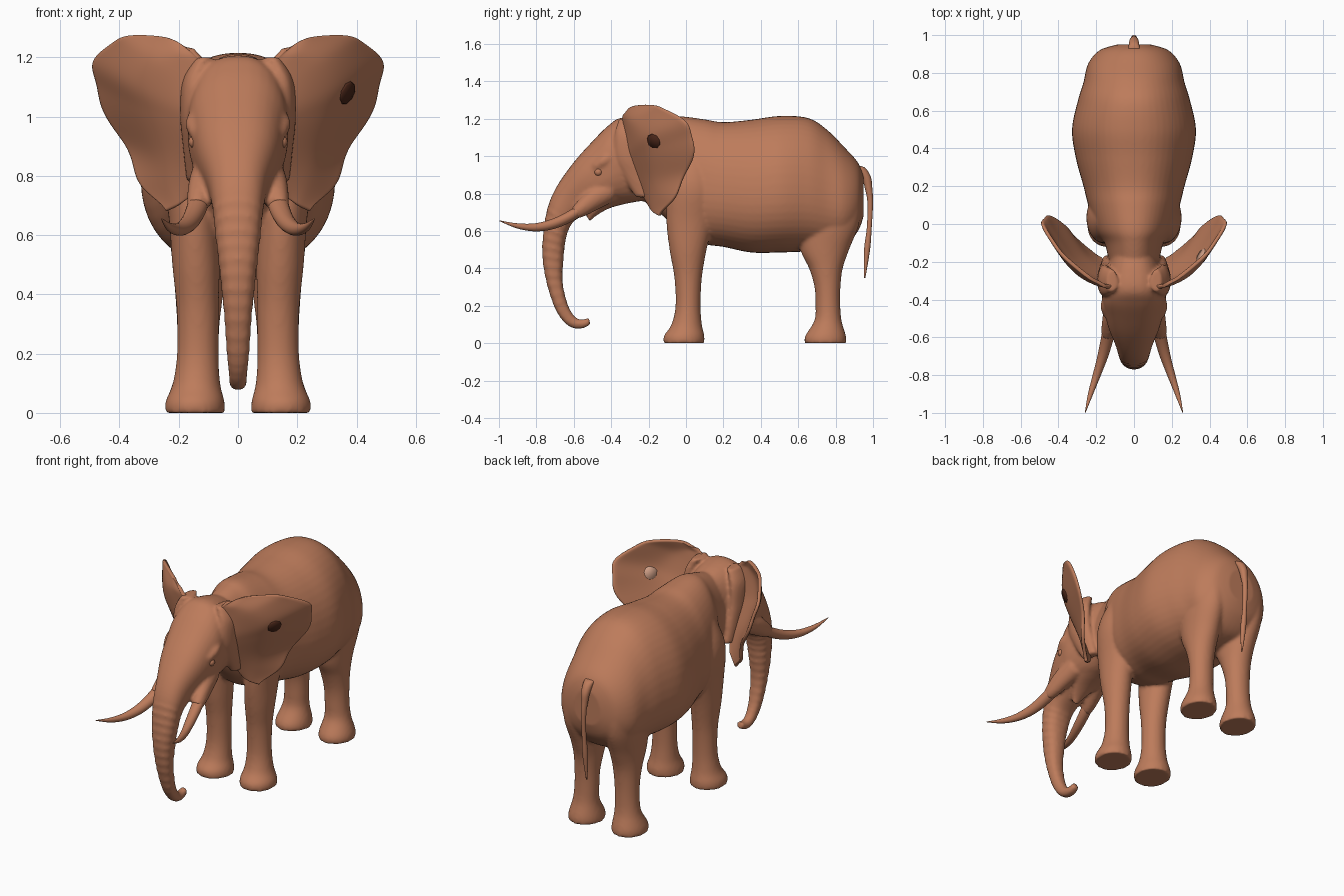
import bpy, bmesh, math
from mathutils import Vector, Matrix

if "Cube" in bpy.data.objects:
    bpy.data.objects.remove(bpy.data.objects["Cube"])


def material(name, rgb):
    m = bpy.data.materials.new(name)
    m.diffuse_color = (*rgb, 1)
    m.use_nodes = True
    m.node_tree.nodes["Principled BSDF"].inputs["Base Color"].default_value = m.diffuse_color
    return m


BROWN = material("brown", (0.51, 0.20, 0.105))
DARK = material("dark_brown", (0.07, 0.02, 0.01))
PALE = material("pale_brown", (0.65, 0.36, 0.25))


def spline(keys, steps):
    """Smooth curve through tuples of any length."""
    out = []
    for i in range(len(keys) - 1):
        a, b, c, d = (keys[min(max(i + k, 0), len(keys) - 1)] for k in (-1, 0, 1, 2))
        for s in range(steps):
            t = s / steps
            out.append(tuple(0.5 * (2*q + (r - p)*t + (2*p - 5*q + 4*r - u)*t*t
                                    + (3*q - p - 3*r + u)*t**3)
                             for p, q, r, u in zip(a, b, c, d)))
    return out + [tuple(keys[-1])]


def loft(bm, keys, side=1, steps=6, n=32, power=1.0, taper=0.0, wrinkle=None):
    """Skin over rings: (first y, z, opposite y, z, centre x, half width)."""
    rings = []
    for k, (y1, z1, y2, z2, xc, hw) in enumerate(spline(keys, steps)):
        c = Vector((xc * side, (y1 + y2) / 2, (z1 + z2) / 2))
        u = Vector((0, (y1 - y2) / 2, (z1 - z2) / 2))
        f = 1
        if wrinkle and wrinkle[0] <= k / steps <= wrinkle[1]:
            f = 1 + 0.04 * math.cos(math.pi * k * 2 / 3)
        ring = []
        for i in range(n):
            a = 2 * math.pi * i / n
            co = math.copysign(abs(math.cos(a)) ** power, math.cos(a))
            si = math.copysign(abs(math.sin(a)) ** power, math.sin(a))
            ring.append(bm.verts.new(c + u * co * f + Vector((hw * f * si * (1 - taper * co), 0, 0))))
        rings.append(ring)
    for r, q in zip(rings, rings[1:]):
        for i in range(n):
            j = (i + 1) % n
            bm.faces.new((r[i], r[j], q[j], q[i]))
    bm.faces.new(rings[0][::-1])
    bm.faces.new(rings[-1])


def finish(bm, name, mat=BROWN, mirror=False):
    bmesh.ops.recalc_face_normals(bm, faces=bm.faces[:])
    me = bpy.data.meshes.new(name)
    bm.to_mesh(me)
    bm.free()
    me.materials.append(mat)
    me.polygons.foreach_set("use_smooth", [True] * len(me.polygons))
    ob = bpy.data.objects.new(name, me)
    bpy.context.collection.objects.link(ob)
    if mirror:
        ob.modifiers.new("mirror", "MIRROR").use_mirror_merge = False
    return ob


# Torso: y, top, bottom, half width
skin = bmesh.new()
torso = [(-.30, 1.13, .82, .10), (-.20, 1.17, .74, .13), (-.10, 1.20, .66, .155),
         (-.03, 1.213, .58, .20), (.10, 1.197, .53, .24), (.20, 1.182, .515, .265),
         (.35, 1.195, .485, .305), (.50, 1.215, .485, .325), (.65, 1.205, .49, .295),
         (.75, 1.145, .49, .265), (.85, 1.045, .52, .24), (.92, .965, .60, .18),
         (.95, .89, .68, .09)]
loft(skin, [(y, t, y, b, 0, w) for y, t, b, w in torso], power=.92, taper=.12, n=48, steps=8)

# Head flowing into the trunk
head = [(-.14, 1.16, -.14, .74, 0, .11), (-.25, 1.195, -.22, .76, 0, .14),
        (-.35, 1.205, -.30, .75, 0, .162), (-.42, 1.16, -.38, .74, 0, .17),
        (-.50, 1.08, -.42, .73, 0, .158), (-.60, .968, -.46, .73, 0, .138),
        (-.69, .84, -.54, .69, 0, .102), (-.738, .73, -.61, .64, 0, .085),
        (-.762, .60, -.642, .56, 0, .074), (-.768, .47, -.655, .45, 0, .06),
        (-.747, .33, -.66, .33, 0, .047), (-.702, .19, -.635, .215, 0, .038),
        (-.652, .112, -.605, .155, 0, .031), (-.60, .08, -.58, .132, 0, .029),
        (-.55, .08, -.55, .127, 0, .028), (-.51, .10, -.52, .138, 0, .022)]
loft(skin, head, steps=8, power=.84, wrinkle=(7, 12))

# Lower jaw
loft(skin, [(-.34, .86, -.28, .755, 0, .10), (-.43, .80, -.40, .725, 0, .085),
            (-.50, .74, -.475, .685, 0, .05), (-.535, .69, -.515, .65, 0, .02)])

for s in (1, -1):
    # Front legs: z, front y, rear y, centre x, half width
    front = [(1.0, -.04, .10, .15, .05), (.9, -.08, .145, .16, .08), (.8, -.10, .165, .162, .09),
             (.65, -.105, .145, .15, .083), (.5, -.088, .11, .142, .08),
             (.35, -.062, .085, .136, .071), (.2, -.056, .078, .136, .07),
             (.1, -.078, .085, .14, .08), (.04, -.118, .098, .145, .099), (0, -.12, .098, .145, .102)]
    # Rear legs
    rear = [(.98, .68, .82, .12, .07), (.8, .61, .92, .14, .10), (.65, .60, .928, .136, .10),
            (.5, .612, .872, .13, .091), (.4, .658, .838, .131, .081), (.3, .687, .826, .134, .072),
            (.2, .693, .825, .136, .07), (.12, .686, .832, .14, .075),
            (.04, .638, .855, .145, .096), (0, .634, .856, .145, .099)]
    for leg in (front, rear):
        loft(skin, [(a, z, b, z, x, w) for z, a, b, x, w in leg], side=s)
    # Tusk socket
    loft(skin, [(-.40, .89, -.38, .76, .09, .06), (-.50, .835, -.47, .715, .113, .053),
                (-.57, .77, -.54, .68, .13, .042), (-.61, .725, -.585, .665, .138, .032)], side=s)
    # Brow ridge
    loft(skin, [(-.40, 1.03, -.38, .97, .145, .02), (-.45, 1.0, -.43, .945, .152, .026),
                (-.50, .96, -.49, .92, .138, .02)], side=s)
    # Swelling where the ear joins the head
    base = [(1.20, -.36, -.24, .115, .03), (1.12, -.38, -.22, .15, .038), (1.0, -.38, -.21, .155, .04),
            (.9, -.34, -.19, .15, .036), (.78, -.27, -.16, .145, .028)]
    loft(skin, [(a, z, b, z, x, w) for z, a, b, x, w in base], side=s)

body = finish(skin, "body_head_and_legs")
rm = body.modifiers.new("blend", "REMESH")
rm.mode, rm.voxel_size, rm.use_smooth_shade = "VOXEL", .0095, True
sm = body.modifiers.new("soften", "SMOOTH")
sm.factor, sm.iterations = .5, 6

# Tusks
bm = bmesh.new()
tusk = [(-.52, .75, .036, .125), (-.60, .69, .034, .14), (-.70, .642, .029, .165),
        (-.80, .62, .022, .197), (-.90, .627, .014, .23), (-.998, .655, .002, .258)]
loft(bm, [(y, z + r, y, z - r, x, r) for y, z, r, x in tusk], n=20)
finish(bm, "tusks", mirror=True)

# Tail
bm = bmesh.new()
tail = [(.95, .87, .03), (.94, .925, .03), (.89, .962, .026), (.83, .976, .02), (.75, .985, .015),
        (.62, .98, .013), (.50, .968, .016), (.35, .955, .004)]
loft(bm, [(y - r, z, y + r, z, 0, r) for z, y, r in tail], n=16)
finish(bm, "tail")

# Ears: root, middle and rim curves running from top to lobe
root = [(.09, -.33, 1.175), (.12, -.33, 1.155), (.15, -.32, 1.1), (.16, -.31, 1.03),
        (.155, -.295, .97), (.15, -.26, .88), (.14, -.23, .80), (.17, -.185, .725)]
mid = [(.125, -.335, 1.20), (.20, -.315, 1.21), (.28, -.275, 1.185), (.335, -.22, 1.11),
       (.32, -.19, 1.02), (.27, -.17, .89), (.23, -.17, .78), (.20, -.17, .70)]
rim = [(.15, -.335, 1.225), (.25, -.27, 1.268), (.39, -.15, 1.268), (.475, -.02, 1.20),
       (.476, .045, 1.085), (.39, .01, .92), (.32, -.07, .77), (.24, -.14, .68)]
bm = bmesh.new()
rows = []
for i, (a, b, c) in enumerate(zip(*(spline(k, 6) for k in (root, mid, rim)))):
    row = []
    for j, p in enumerate(spline([a, b, c], 6)):
        wave = .008 * math.sin(i * .75) * (j / 12) ** 3
        row.append(bm.verts.new((p[0] + wave, p[1] + wave, p[2])))
    rows.append(row)
for r, q in zip(rows, rows[1:]):
    for j in range(12):
        bm.faces.new((r[j], r[j + 1], q[j + 1], q[j]))
bm.normal_update()
spot, normal = rows[21][7].co.copy(), rows[21][7].normal.copy()
if normal.y > 0:
    normal.negate()
ear = finish(bm, "ears", mirror=True)
so = ear.modifiers.new("thickness", "SOLIDIFY")
so.thickness, so.offset = .02, 0
ear.modifiers.new("round", "SUBSURF").levels = 1
ear.modifiers["round"].render_levels = 1

# Worn patch on one ear, dark in front and pale behind
for name, mat, way in (("ear_patch_front", DARK, 1), ("ear_patch_back", PALE, -1)):
    bm = bmesh.new()
    bmesh.ops.create_cone(bm, cap_ends=True, segments=9, radius1=.043, radius2=.038, depth=.008)
    turn = (normal * way).to_track_quat("Z", "Y").to_matrix().to_4x4()
    bm.transform(Matrix.Translation(spot + normal * way * .009) @ turn)
    finish(bm, name, mat)

# Eyes
bm = bmesh.new()
bmesh.ops.create_uvsphere(bm, u_segments=20, v_segments=12, radius=.022,
                          matrix=Matrix.Translation((.145, -.468, .915)))
finish(bm, "eyes", mirror=True)
